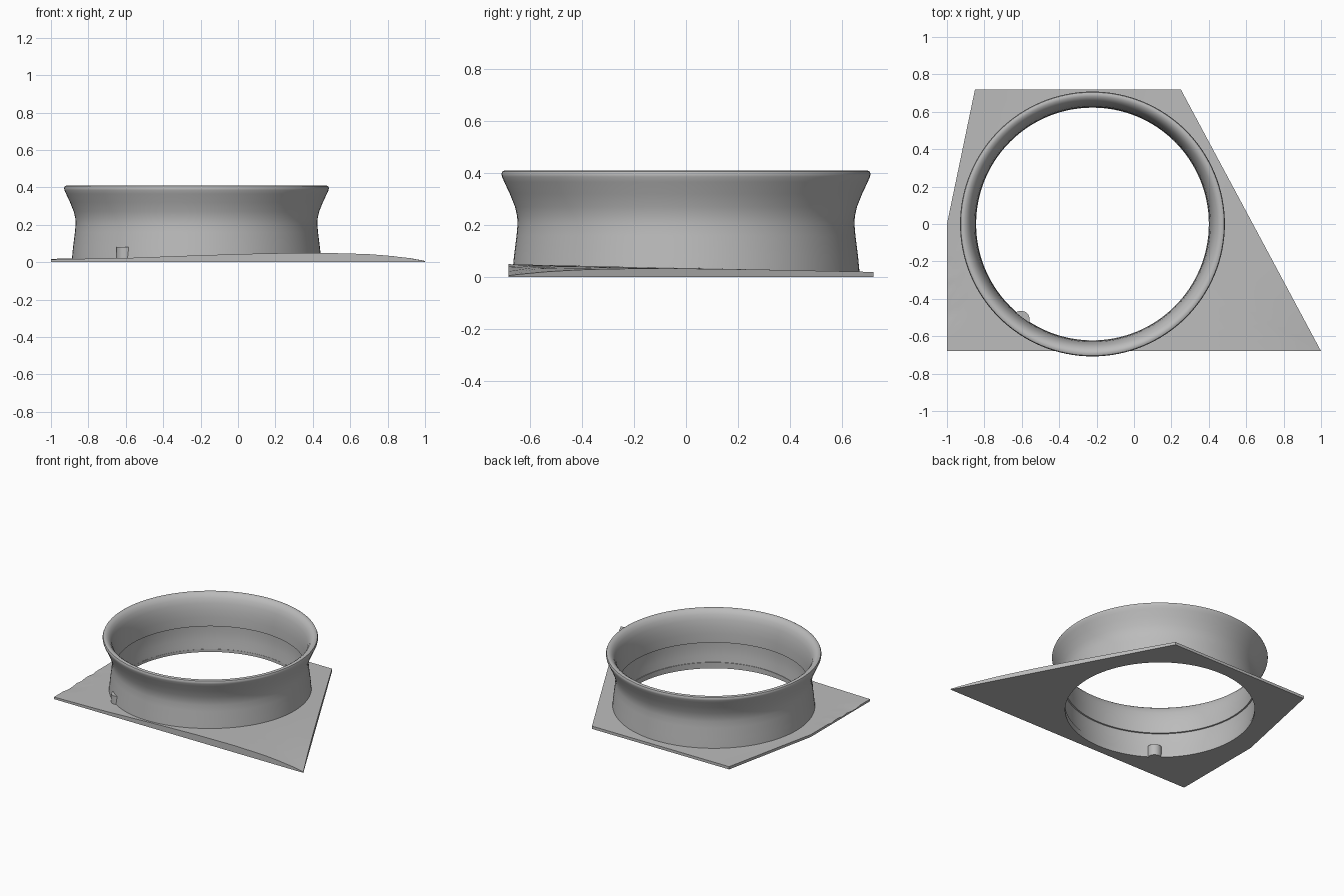
import bpy, bmesh, math

if "Cube" in bpy.data.objects:
    bpy.data.objects.remove(bpy.data.objects["Cube"])

CX = -0.222          # ring axis
SEG = 128

grey = bpy.data.materials.new("plain grey")
grey.use_nodes = True
colour = (0.5, 0.5, 0.5, 1)
grey.diffuse_color = colour
grey.node_tree.nodes["Principled BSDF"].inputs["Base Color"].default_value = colour


def finish(name, bm, angle=35):
    bmesh.ops.recalc_face_normals(bm, faces=bm.faces)
    mesh = bpy.data.meshes.new(name)
    bm.to_mesh(mesh)
    bm.free()
    obj = bpy.data.objects.new(name, mesh)
    bpy.context.collection.objects.link(obj)
    mesh.materials.append(grey)
    bpy.ops.object.select_all(action="DESELECT")
    obj.select_set(True)
    bpy.context.view_layer.objects.active = obj
    bpy.ops.object.shade_smooth_by_angle(angle=math.radians(angle))
    return obj


def skin(bm, loops):
    """Join closed loops of equal length into a closed tube of quads."""
    for a, b in zip(loops, loops[1:] + loops[:1]):
        for i in range(len(a)):
            j = (i + 1) % len(a)
            bm.faces.new((a[i], a[j], b[j], b[i]))


# Flared ring: closed wall profile (radius, height) turned about its axis
profile = [(0.667, 0.005), (0.66, 0.08), (0.65, 0.16), (0.646, 0.205),
           (0.648, 0.235), (0.656, 0.27), (0.676, 0.32), (0.697, 0.365),
           (0.706, 0.385), (0.708, 0.396), (0.704, 0.406), (0.695, 0.41),
           (0.682, 0.408), (0.667, 0.398), (0.652, 0.378), (0.64, 0.345),
           (0.631, 0.30), (0.626, 0.25), (0.625, 0.185), (0.634, 0.183),
           (0.635, 0.14), (0.632, 0.09), (0.627, 0.05), (0.622, 0.005)]
bm = bmesh.new()
turns = [2 * math.pi * i / SEG for i in range(SEG)]
skin(bm, [[bm.verts.new((CX + r * math.cos(t), r * math.sin(t), z)) for t in turns]
          for r, z in profile])
finish("flared_ring", bm)

# Base plate: five-sided outline, round opening, gently swelling top
outline = [(-1, -0.68), (1, -0.68), (0.25, 0.72), (-0.85, 0.72), (-1, 0)]
crest = [(-1, 0.015), (-0.6, 0.022), (-0.2, 0.037), (0.15, 0.047), (0.45, 0.05),
         (0.7, 0.043), (0.85, 0.031), (0.95, 0.017), (1, 0.006)]


def top_height(x, y):
    front = crest[-1][1]
    for (x0, z0), (x1, z1) in zip(crest, crest[1:]):
        if x0 <= x <= x1:
            front = z0 + (z1 - z0) * (x - x0) / (x1 - x0)
            break
    w = min(1, max(0, (0.72 - y) / 1.4))
    return 0.02 + (front - 0.02) * w


def reach(t):
    """Distance from the ring axis to the outline in direction t."""
    dx, dy = math.cos(t), math.sin(t)
    best = 9
    for (ax, ay), (bx, by) in zip(outline, outline[1:] + outline[:1]):
        ex, ey = bx - ax, by - ay
        det = dx * ey - dy * ex
        if abs(det) > 1e-9:
            d = ((ax - CX) * ey - ay * ex) / det
            s = ((ax - CX) * dy - ay * dx) / det
            if d > 0 and -1e-6 <= s <= 1 + 1e-6:
                best = min(best, d)
    return best


corners = [math.atan2(y, x - CX) % (2 * math.pi) for x, y in outline]
angles = sorted([t for t in turns if all(abs(t - c) > 0.01 for c in corners)] + corners)
steps = [0, 0.25, 0.5, 0.75, 1]
bm = bmesh.new()


def plate_loop(f, upper):
    loop = []
    for t in angles:
        r = 0.622 + (reach(t) - 0.622) * f
        x, y = CX + r * math.cos(t), r * math.sin(t)
        loop.append(bm.verts.new((x, y, top_height(x, y) if upper else 0)))
    return loop


skin(bm, [plate_loop(f, True) for f in steps] + [plate_loop(f, False) for f in (1, 0)])
finish("base_plate", bm)

# Locating pin running through the ring wall
bm = bmesh.new()
bmesh.ops.create_cone(bm, cap_ends=True, segments=32, radius1=0.046, radius2=0.046, depth=0.08)
bmesh.ops.translate(bm, verts=bm.verts, vec=(-0.604, -0.51, 0.041))
finish("locating_pin", bm)
